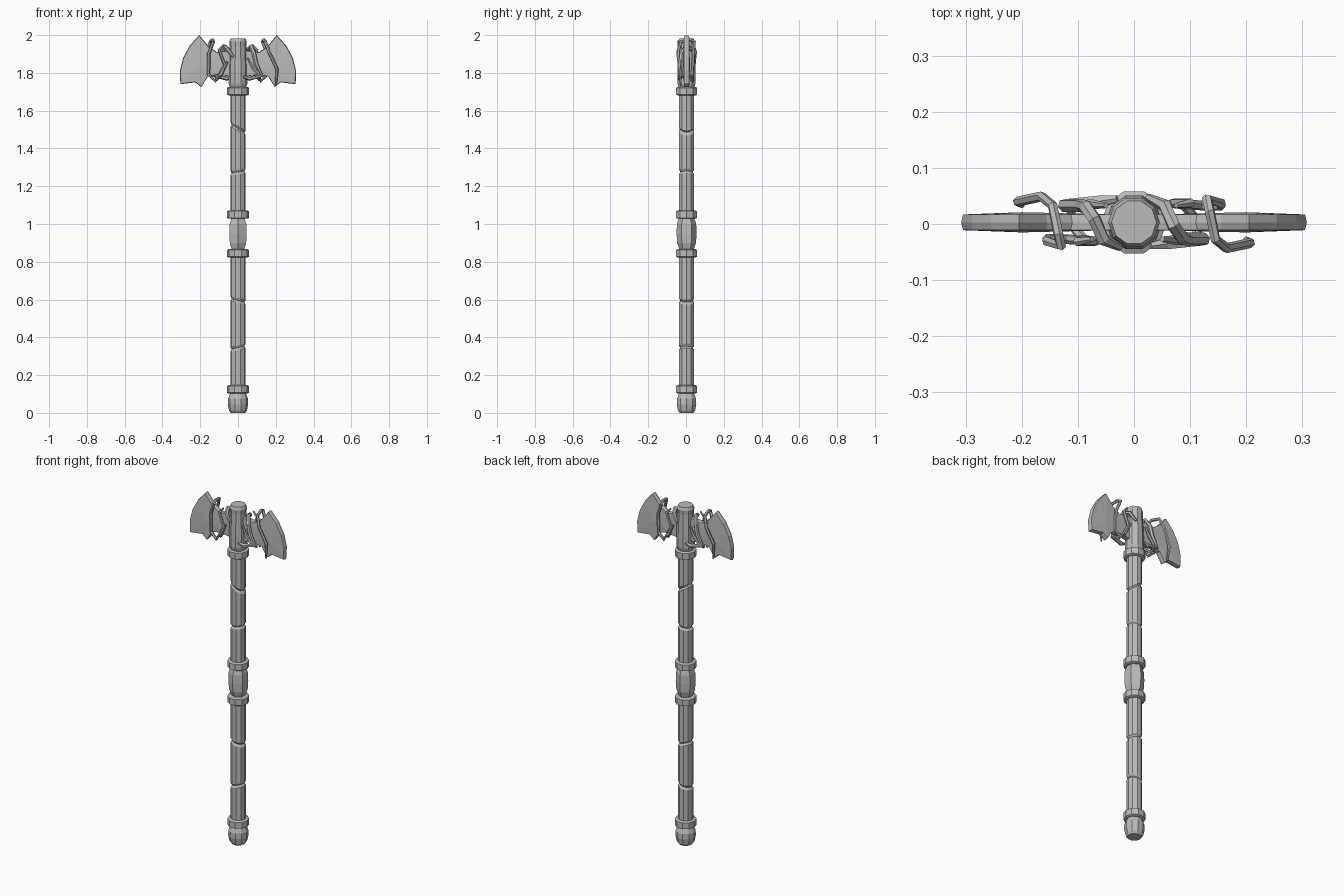
import bpy, bmesh, math
from mathutils import Vector

cube = bpy.data.objects.get("Cube")
if cube:
    bpy.data.objects.remove(cube, do_unlink=True)

SIDES = 10
CY = 0.003          # the haft axis sits slightly behind the origin

grey = bpy.data.materials.new("stone_grey")
grey.use_nodes = True
grey.diffuse_color = (0.5, 0.5, 0.5, 1)
grey.node_tree.nodes["Principled BSDF"].inputs["Base Color"].default_value = (0.5, 0.5, 0.5, 1)


def finish(name, bm):
    bmesh.ops.recalc_face_normals(bm, faces=bm.faces)
    mesh = bpy.data.meshes.new(name)
    bm.to_mesh(mesh)
    bm.free()
    mesh.materials.append(grey)
    obj = bpy.data.objects.new(name, mesh)
    bpy.context.collection.objects.link(obj)
    return obj


def bridge(bm, a, b):
    n = len(a)
    for i in range(n):
        bm.faces.new((a[i], a[(i + 1) % n], b[(i + 1) % n], b[i]))


def lathe(name, profile, sides=SIDES, start=0.0):
    """Stack of rings given as (radius, height, slant along x)."""
    bm = bmesh.new()
    rings = []
    for r, z, *slant in profile:
        s = slant[0] if slant else 0
        ring = []
        for i in range(sides):
            a = start + math.tau * i / sides
            x = r * math.cos(a)
            ring.append(bm.verts.new((x, CY + r * math.sin(a), z + s * x)))
        rings.append(ring)
    for a, b in zip(rings, rings[1:]):
        bridge(bm, a, b)
    bm.faces.new(rings[0])
    bm.faces.new(rings[-1])
    return finish(name, bm)


def collar(name, z):
    lathe(name, [(.05, z - .022), (.058, z - .018), (.058, z + .018), (.05, z + .022)])


def wrapped_haft(name, low, high, seams):
    """Haft cut into sections by slanted, chamfered seams."""
    cuts = [(low, 0)] + seams + [(high, 0)]
    for i, ((z0, s0), (z1, s1)) in enumerate(zip(cuts, cuts[1:])):
        lathe(f"{name}_{i + 1}", [(.033, z0, s0), (.041, z0 + .012, s0),
                                  (.041, z1 - .012, s1), (.033, z1, s1)])


# Haft, collars, pommel and crystal
wrapped_haft("lower_haft", .125, .845, [(.345, .25), (.595, -.25)])
wrapped_haft("upper_haft", 1.05, 1.705, [(1.275, .15), (1.505, -.6)])
for label, z in (("pommel", .125), ("lower_grip", .845), ("upper_grip", 1.05), ("head", 1.703)):
    collar(label + "_collar", z)
lathe("pommel", [(.038, 0), (.047, .012), (.054, .045), (.053, .075), (.04, .108)])
lathe("crystal", [(.036, .86), (.05, .9), (.053, .95), (.051, 1.0), (.04, 1.032)],
      6, math.pi / 6)
lathe("head_socket", [(.042, 1.722), (.05, 1.745), (.05, 1.81), (.044, 1.94),
                      (.046, 1.965), (.04, 1.982)])

# Blade outline in x and z, from the socket out to the tip and back
OUTLINE = [(.03, 1.92), (.11, 1.91), (.155, 1.94), (.205, 2.0), (.255, 1.945),
           (.29, 1.88), (.308, 1.81), (.305, 1.74), (.225, 1.75), (.195, 1.725),
           (.16, 1.78), (.11, 1.79), (.03, 1.78)]


def blade(name, side):
    bm = bmesh.new()
    centre = Vector((.2, 1.84))

    def ring(y, k):
        pts = [centre + (Vector(p) - centre) * k for p in OUTLINE]
        return [bm.verts.new((side * p.x, CY + y, p.y)) for p in pts]

    front, rim, back = ring(-.014, .97), ring(0, 1), ring(.014, .97)
    bridge(bm, front, rim)
    bridge(bm, rim, back)
    for loop, y in ((front, -.018), (back, .018)):
        hub = bm.verts.new((side * centre.x, CY + y, centre.y))
        for i, v in enumerate(loop):
            bm.faces.new((v, loop[(i + 1) % len(loop)], hub))
    finish(name, bm)


# Roots wound round each blade; the far side is a half turn of the near side
ROOTS = {
    "outer_root": (.009, [(.2, -.03, 1.73), (.207, -.037, 1.82), (.165, -.046, 1.91),
                          (.145, -.03, 1.965), (.135, .02, 1.975), (.13, .042, 1.965),
                          (.155, .034, 1.9), (.155, .03, 1.79), (.12, .03, 1.757),
                          (.07, .034, 1.84), (.1, .034, 1.92), (.075, .03, 1.95)]),
    "inner_root": (.012, [(.025, .045, 1.885), (.055, .03, 1.925), (.07, -.005, 1.94),
                          (.085, -.027, 1.9), (.095, -.03, 1.85), (.125, -.03, 1.785),
                          (.06, -.037, 1.77), (.03, -.042, 1.78)]),
    "cross_root": (.009, [(.05, -.03, 1.88), (.075, -.032, 1.83), (.11, -.03, 1.79),
                          (.115, 0, 1.765), (.09, .03, 1.79), (.055, .035, 1.86)]),
}


def root(name, radius, points, side):
    curve = bpy.data.curves.new(name, "CURVE")
    curve.dimensions = "3D"
    curve.bevel_depth = radius
    curve.bevel_resolution = 1
    curve.use_fill_caps = True
    spline = curve.splines.new("POLY")
    spline.points.add(len(points) - 1)
    for i, (p, (x, y, z)) in enumerate(zip(spline.points, points)):
        p.co = (side * x, CY + side * y, z, 1)
        p.radius = .55 if i in (0, len(points) - 1) else 1
    curve.materials.append(grey)
    obj = bpy.data.objects.new(name, curve)
    bpy.context.collection.objects.link(obj)
    bpy.ops.object.select_all(action="DESELECT")
    obj.select_set(True)
    bpy.context.view_layer.objects.active = obj
    bpy.ops.object.convert(target="MESH")
    bpy.ops.object.shade_flat()


for label, side in (("left", 1), ("right", -1)):
    blade(label + "_blade", side)
    for name, (radius, points) in ROOTS.items():
        root(f"{label}_{name}", radius, points, side)
